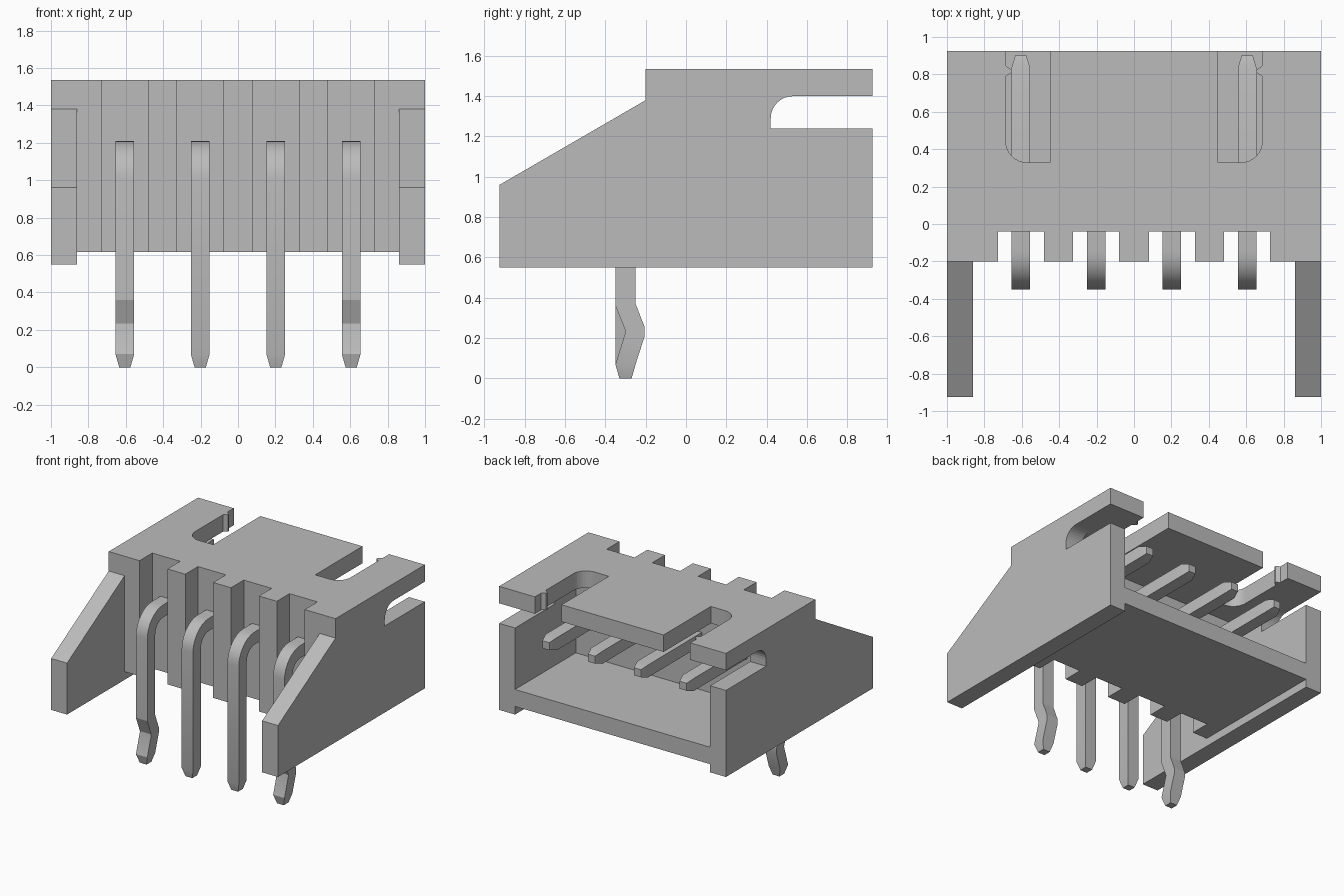
import bpy, bmesh
from math import pi, sin, cos
from mathutils import Vector

cube = bpy.data.objects.get("Cube")
if cube:
    bpy.data.objects.remove(cube)

grey = bpy.data.materials.new("plain_grey")
grey.use_nodes = True
GREY = (0.5, 0.5, 0.5, 1)
grey.diffuse_color = GREY
grey.node_tree.nodes["Principled BSDF"].inputs["Base Color"].default_value = GREY


def make_object(name, bm):
    bmesh.ops.recalc_face_normals(bm, faces=bm.faces)
    mesh = bpy.data.meshes.new(name)
    bm.to_mesh(mesh)
    bm.free()
    mesh.materials.append(grey)
    obj = bpy.data.objects.new(name, mesh)
    bpy.context.collection.objects.link(obj)
    return obj


def prism(name, points, offset):
    """Closed profile of 3D points, extruded by the offset."""
    bm = bmesh.new()
    face = bm.faces.new([bm.verts.new(p) for p in points])
    new = bmesh.ops.extrude_face_region(bm, geom=[face])["geom"]
    bmesh.ops.translate(bm, vec=offset, verts=[v for v in new if isinstance(v, bmesh.types.BMVert)])
    return make_object(name, bm)


def box(name, x0, x1, y0, y1, z0, z1):
    return prism(name, [(x0, y0, z0), (x1, y0, z0), (x1, y1, z0), (x0, y1, z0)], (0, 0, z1 - z0))


def arc(cx, cy, r, a0, a1, n=8):
    angles = [a0 + (a1 - a0) * i / n for i in range(n + 1)]
    return [(cx + r * cos(a), cy + r * sin(a)) for a in angles]


def activate(obj):
    bpy.ops.object.select_all(action='DESELECT')
    obj.select_set(True)
    bpy.context.view_layer.objects.active = obj


def cut(target, cutter):
    cutter.hide_render = True
    mod = target.modifiers.new("cut", 'BOOLEAN')
    mod.operation = 'DIFFERENCE'
    mod.solver = 'EXACT'
    mod.object = cutter
    activate(target)
    bpy.ops.object.modifier_apply(modifier=mod.name)
    bpy.data.objects.remove(cutter)


# Housing: side outline, with the latch slot, extruded across the width
side = [(-.925, .55), (.925, .55), (.925, 1.24), (.42, 1.24)]
side += arc(.53, 1.29, .11, pi, pi / 2)
side += [(.925, 1.40), (.925, 1.535), (-.2, 1.535), (-.2, 1.38), (-.925, .96)]
housing = prism("housing", [(-1, y, z) for y, z in side], (2, 0, 0))

# Space between the front wings, recess under the floor, socket cavity
cut(housing, box("wing_gap", -.86, .86, -1.1, -.2, .4, 1.7))
cut(housing, box("floor_recess", -.86, .86, -1.1, 1.1, .4, .615))
cut(housing, box("socket_cavity", -.86, .86, .16, 1.1, .75, 1.40))

# Front channels, one behind each pin
PIN_X = (-.605, -.202, .202, .605)
for x in PIN_X:
    cut(housing, box("channel", x - .123, x + .123, -.4, -.04, .4, 1.7))

# Roof slots with a small rib on the outer edge
slot = [(.45, 1.1), (.45, .33)] + arc(.575, .44, .11, -pi / 2, 0)
slot += [(.685, .79), (.655, .81), (.655, .825), (.685, .845), (.685, 1.1)]
for s in (-1, 1):
    cut(housing, prism("roof_slot", [(s * x, y, 1.3) for x, y in slot], (0, 0, .4)))


def pin(name, x, kinked):
    """Square wire swept through sections of (edge a, edge b, half width)."""
    h = .05
    sections = [((-.33, 0), (-.27, 0), .03), ((-.35, .07), (-.25, .07), h)]
    if kinked:
        sections += [((-.3, .23), (-.205, .21), h), ((-.3, .235), (-.205, .255), h),
                     ((-.35, .36), (-.25, .37), h)]
    outer = arc(-.15, 1.01, .2, pi, pi / 2)
    inner = arc(-.15, 1.01, .1, pi, pi / 2)
    sections += [(a, b, h) for a, b in zip(outer, inner)]
    sections += [((.835, 1.21), (.835, 1.11), h), ((.9, 1.19), (.9, 1.13), .03)]
    bm = bmesh.new()
    rings = []
    for a, b, w in sections:
        corners = [(x - w, *a), (x + w, *a), (x + w, *b), (x - w, *b)]
        rings.append([bm.verts.new(Vector(c)) for c in corners])
    for r, q in zip(rings, rings[1:]):
        for i in range(4):
            j = (i + 1) % 4
            bm.faces.new((r[i], r[j], q[j], q[i]))
    bm.faces.new(rings[0])
    bm.faces.new(rings[-1])
    obj = make_object(name, bm)
    activate(obj)
    bpy.ops.object.shade_smooth_by_angle(angle=pi / 9)


# Contact pins: the outer two have a retaining kink
for i, x in enumerate(PIN_X):
    pin(f"contact_pin_{i + 1}", x, i in (0, 3))
